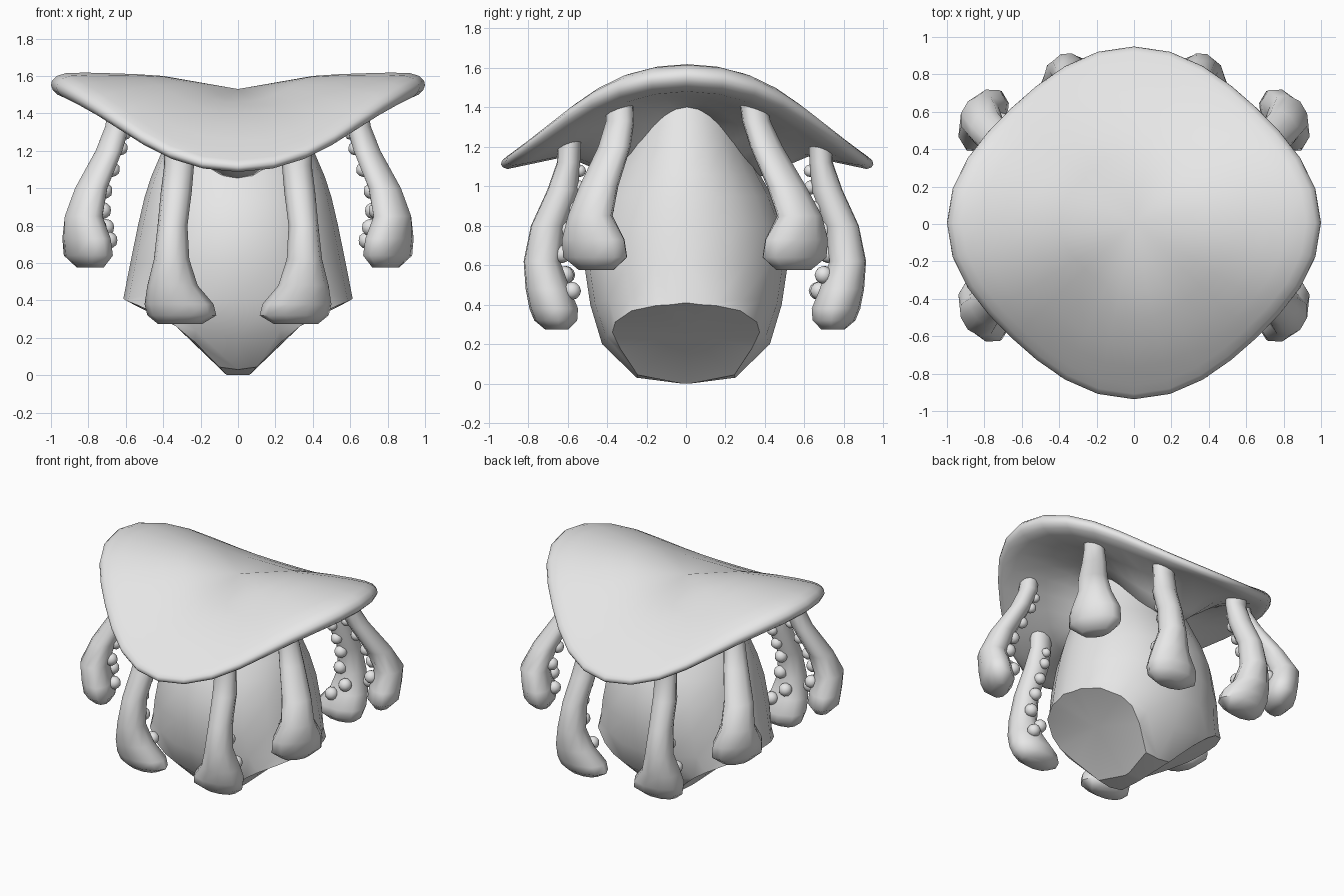
import bpy, bmesh, math
from mathutils import Vector

if "Cube" in bpy.data.objects:
    bpy.data.objects.remove(bpy.data.objects["Cube"])

grey = bpy.data.materials.new("light_grey")
grey.diffuse_color = (0.8, 0.8, 0.8, 1)
grey.use_nodes = True
grey.node_tree.nodes["Principled BSDF"].inputs["Base Color"].default_value = grey.diffuse_color


def finish(name, bm, angle):
    bmesh.ops.recalc_face_normals(bm, faces=bm.faces)
    me = bpy.data.meshes.new(name)
    bm.to_mesh(me)
    bm.free()
    me.materials.append(grey)
    ob = bpy.data.objects.new(name, me)
    bpy.context.collection.objects.link(ob)
    bpy.ops.object.select_all(action='DESELECT')
    ob.select_set(True)
    bpy.context.view_layer.objects.active = ob
    bpy.ops.object.shade_smooth_by_angle(angle=math.radians(angle))
    return ob


def loft(bm, rings):
    """Skin closed rings of points; a one-point ring becomes a pole."""
    loops = [[bm.verts.new(p) for p in r] for r in rings]
    for a, b in zip(loops, loops[1:]):
        n = max(len(a), len(b))
        for i in range(n):
            j = (i + 1) % n
            quad = [a[i % len(a)], a[j % len(a)], b[j % len(b)], b[i % len(b)]]
            bm.faces.new(list(dict.fromkeys(quad)))
    for end in (loops[0], loops[-1]):
        if len(end) > 2:
            bm.faces.new(end)


# Saddle shaped cap: radius fraction, height along x, height along y
CAP = [(0, 0, 0), (.4, .07, -.07), (.55, .08, -.13), (.7, .085, -.2),
       (.82, .088, -.275), (.92, .085, -.345), (.97, .07, -.38), (.995, .045, -.4),
       (1, .02, -.42), (.99, -.005, -.435), (.965, -.03, -.443), (.9, -.05, -.43),
       (.65, -.08, -.38), (.5, -.1, -.44), (.37, -.12, -.49), (.2, -.15, -.36), (0, -.15, -.15)]
SEG = 32
rings = []
for k, (u, hx, hy) in enumerate(CAP):
    ring = []
    for i in range(SEG if u else 1):
        t = 2 * math.pi * i / SEG
        r = u * (.962 + .038 * math.cos(4 * t))
        z = 1.53 + hx * math.cos(t) ** 2 + hy * math.sin(t) ** 2
        if k < 11:
            z += .02 * u * u * math.sin(2 * t) ** 2
        ring.append((r * math.cos(t), .943 * r * math.sin(t) + .006, z))
    rings.append(ring)
bm = bmesh.new()
loft(bm, rings)
finish("cap", bm, 80)

# Barrel body narrowing into the cap: height, half width, half depth
BODY = [(0, .8, .02), (.03, .78, .25), (.2, .73, .425), (.4, .615, .485),
        (.6, .575, .515), (.8, .535, .495), (.95, .5, .435), (1.06, .465, .375),
        (1.2, .405, .31), (1.3, .36, .28), (1.42, .31, .25)]
bm = bmesh.new()
loft(bm, [[(a * math.cos(math.pi * i / 10), b * math.sin(math.pi * i / 10), z)
           for i in range(20)] for z, a, b in BODY])
# Two slanted cuts under the body, hollowed towards the middle
for s in (-1, 1):
    geom = bm.verts[:] + bm.edges[:] + bm.faces[:]
    cut = bmesh.ops.bisect_plane(bm, geom=geom, plane_co=(s * .06, 0, 0),
                                 plane_no=(s * .4, 0, -.54), clear_outer=True)
    edges = [e for e in cut["geom_cut"] if isinstance(e, bmesh.types.BMEdge)]
    filled = bmesh.ops.holes_fill(bm, edges=edges)
    bmesh.ops.poke(bm, faces=filled["faces"])
for v in bm.verts:
    x = abs(v.co.x)
    if .06 < x < .6:
        above = v.co.z - (x - .06) * .4 / .54
        fade = max(0, min(1, 1 - above / .35))
        v.co.z += .06 * math.sin(math.pi * (x - .06) / .54) * fade
finish("body", bm, 35)

# Tentacle rows: x, y, z, half width across, half depth
LONG = [(.315, .635, 1.235, .08, .06), (.315, .64, 1.12, .08, .06), (.33, .67, .98, .083, .08),
        (.35, .745, .8, .08, .088), (.355, .775, .62, .095, .095), (.35, .745, .48, .135, .115),
        (.315, .715, .38, .185, .125), (.30, .705, .32, .185, .11), (.31, .70, .275, .12, .06)]
SHORT = [(.63, .335, 1.45, .07, .06), (.645, .345, 1.33, .075, .065), (.69, .385, 1.2, .088, .07),
         (.785, .475, 1.0, .105, .085), (.825, .53, .85, .12, .1), (.81, .515, .73, .18, .11),
         (.80, .505, .64, .185, .11), (.79, .50, .575, .10, .06)]
# Suckers: position along the rows, sideways offset, radius
SUCKERS = [(1.3, 0, .032), (1.9, 0, .037), (2.5, 0, .04), (3.1, 0, .044),
           (3.8, .02, .046), (4.5, -.04, .046), (5.1, .05, .046)]


def tentacle(name, rows, radial, sx, sy, top_shift):
    rad = Vector((radial[0] * sx, radial[1] * sy, 0)).normalized()
    tan = Vector((-rad.y, rad.x, 0))
    data = []
    for k, (x, y, z, w, d) in enumerate(rows):
        shift = top_shift + (.045 - top_shift) * min(1, k / 4)
        data.append((Vector((x * sx, y * sy + shift, z)), w, d))
    bm = bmesh.new()
    loft(bm, [[c + tan * w * math.cos(math.pi * i / 5) + rad * d * math.sin(math.pi * i / 5)
               for i in range(10)] for c, w, d in data])
    finish(name, bm, 60)
    # Row of round suckers on the inner side
    bm = bmesh.new()
    for t, off, r in SUCKERS:
        k = int(t)
        f = t - k
        (c0, _, d0), (c1, _, d1) = data[k], data[k + 1]
        pos = c0.lerp(c1, f) - rad * (d0 + (d1 - d0) * f) + tan * off
        ball = bmesh.ops.create_icosphere(bm, subdivisions=2, radius=r)
        bmesh.ops.translate(bm, verts=ball["verts"], vec=pos)
    finish(name + "_suckers", bm, 60)


for sx, side in ((-1, "left"), (1, "right")):
    for sy, end in ((-1, "front"), (1, "back")):
        tentacle(f"{end}_{side}_long_tentacle", LONG, (.08, 1), sx, sy, .045)
        tentacle(f"{end}_{side}_side_tentacle", SHORT, (.86, .5), sx, sy, 0)
